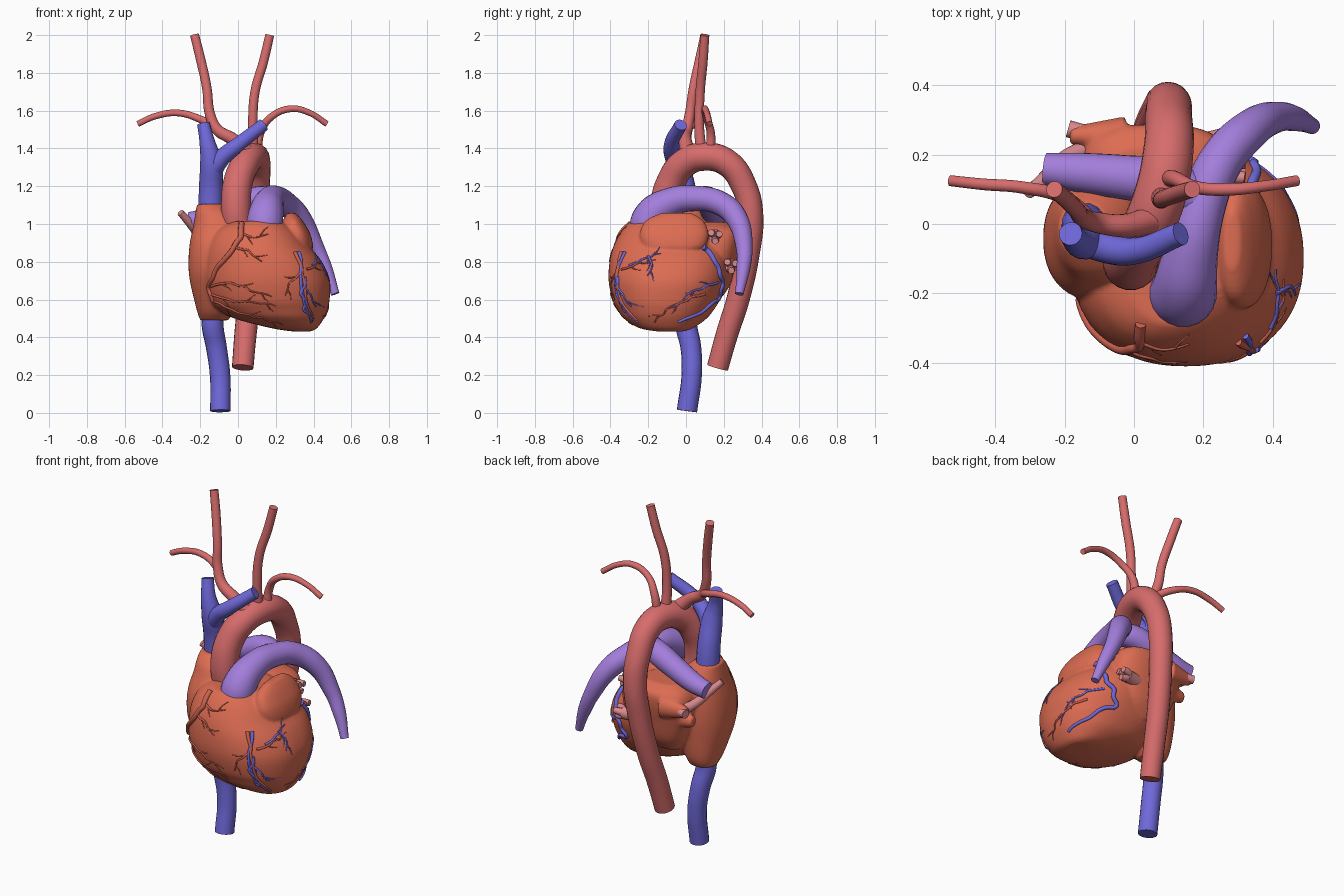
import bpy, bmesh, math, random
from mathutils import Vector
from mathutils.bvhtree import BVHTree

if "Cube" in bpy.data.objects:
    bpy.data.objects.remove(bpy.data.objects["Cube"])

random.seed(4)


def material(name, rgb):
    m = bpy.data.materials.new(name)
    m.diffuse_color = (*rgb, 1)
    m.use_nodes = True
    m.node_tree.nodes["Principled BSDF"].inputs["Base Color"].default_value = m.diffuse_color
    return m


MUSCLE = material("muscle", (.72, .15, .085))
RED = material("artery_red", (.68, .15, .15))
DARK = material("coronary_red", (.60, .12, .08))
BLUE = material("vein_blue", (.16, .14, .70))
PURPLE = material("lung_purple", (.37, .21, .72))
PINK = material("lung_vein_pink", (.72, .26, .28))


def tubes(name, mat, paths, res=6, steps=8):
    """Round tubes of varying radius; each path point is (x, y, z, r)."""
    cu = bpy.data.curves.new(name, 'CURVE')
    cu.dimensions = '3D'
    cu.bevel_depth = 1
    cu.bevel_resolution = res
    cu.resolution_u = steps
    cu.use_fill_caps = True
    for path in paths:
        s = cu.splines.new('BEZIER')
        s.radius_interpolation = 'CARDINAL'
        s.bezier_points.add(len(path) - 1)
        for bp, (x, y, z, r) in zip(s.bezier_points, path):
            bp.co = (x, y, z)
            bp.radius = r
            bp.handle_left_type = bp.handle_right_type = 'AUTO'
    tmp = bpy.data.objects.new(name + "_path", cu)
    bpy.context.collection.objects.link(tmp)
    dg = bpy.context.evaluated_depsgraph_get()
    me = bpy.data.meshes.new_from_object(tmp.evaluated_get(dg))
    bpy.data.objects.remove(tmp)
    me.materials.clear()
    me.materials.append(mat)
    ob = bpy.data.objects.new(name, me)
    bpy.context.collection.objects.link(ob)
    return ob


def refine(rings, k=4):
    """Smooth in-between rings (cubic through the given ones)."""
    out = []
    for i in range(len(rings) - 1):
        p0, p1, p2, p3 = (rings[min(max(j, 0), len(rings) - 1)] for j in range(i - 1, i + 3))
        for s in range(k):
            t = s / k
            out.append([.5 * (2 * b + (c - a) * t + (2 * a - 5 * b + 4 * c - d) * t * t
                              + (3 * b - a - 3 * c + d) * t ** 3) for a, b, c, d in zip(p0, p1, p2, p3)])
    return out + [rings[-1]]


def loft(bm, rings, n=56, power=2.25):
    """Stack of rounded rings given as (z, x0, x1, y0, y1)."""
    loops = []
    for z, x0, x1, y0, y1 in refine(rings):
        loop = []
        for i in range(n):
            a = 2 * math.pi * i / n
            c, s = math.cos(a), math.sin(a)
            u = math.copysign(abs(c) ** (2 / power), c)
            v = math.copysign(abs(s) ** (2 / power), s)
            loop.append(bm.verts.new(((x0 + x1) / 2 + u * (x1 - x0) / 2,
                                      (y0 + y1) / 2 + v * (y1 - y0) / 2, z)))
        loops.append(loop)
    for a, b in zip(loops, loops[1:]):
        for i in range(n):
            j = (i + 1) % n
            bm.faces.new((a[i], a[j], b[j], b[i]))
    bm.faces.new(loops[0][::-1])
    bm.faces.new(loops[-1])


# heart muscle: ventricles, atria and auricles fused into one skin
bm = bmesh.new()
loft(bm, [(.432, .28, .39, -.16, -.01), (.45, .17, .42, -.25, .04), (.5, -.02, .455, -.33, .11),
          (.55, -.11, .475, -.365, .15), (.6, -.15, .485, -.39, .18), (.7, -.18, .487, -.41, .22),
          (.8, -.18, .445, -.405, .225), (.88, -.165, .378, -.385, .2), (.95, -.13, .325, -.35, .15),
          (.99, -.08, .28, -.32, .1), (1.015, -.02, .24, -.29, .05)], power=2.25)
loft(bm, [(.49, -.20, -.05, -.06, .08), (.55, -.22, -.02, -.12, .11), (.7, -.255, .05, -.20, .13),
          (.8, -.262, .05, -.22, .135), (.9, -.255, .03, -.21, .13), (1.0, -.235, .02, -.17, .12),
          (1.06, -.225, -.02, -.14, .09), (1.105, -.217, -.075, -.09, .06)])
loft(bm, [(.6, -.05, .15, .08, .18), (.68, -.1, .24, .0, .235), (.8, -.14, .28, 0, .265),
          (.9, -.155, .285, 0, .285), (.97, -.13, .25, .02, .28), (1.01, -.07, .16, .06, .22)], power=2.8)
loft(bm, [(.862, .29, .388, -.17, .05), (.88, .26, .398, -.225, .1), (.95, .235, .382, -.245, .12),
          (1.02, .24, .34, -.21, .09), (1.058, .26, .305, -.13, .03)], power=2.3)   # left auricle
for y, z in ((.255, .90), (.19, .82)):             # stubs for the right lung veins
    g = bmesh.ops.create_cone(bm, cap_ends=True, segments=20, radius1=.07, radius2=.032, depth=.16)
    for v in g["verts"]:
        v.co = Vector((-.105 - v.co.z, y + v.co.x * .8, z + v.co.y))
me = bpy.data.meshes.new("heart_muscle")
bmesh.ops.recalc_face_normals(bm, faces=bm.faces[:])
bm.to_mesh(me)
bm.free()
me.materials.append(MUSCLE)
heart = bpy.data.objects.new("heart_muscle", me)
bpy.context.collection.objects.link(heart)
rm = heart.modifiers.new("fuse", 'REMESH')
rm.mode = 'VOXEL'
rm.voxel_size = .009
rm.use_smooth_shade = True
sm = heart.modifiers.new("soften", 'SMOOTH')
sm.factor = .5
sm.iterations = 4

# aorta and its branches
tubes("aorta", RED, [[
    (0, -.1, .95, .08), (-.01, -.11, 1.1, .08), (0, -.08, 1.22, .078), (.04, -.01, 1.32, .076),
    (.08, .1, 1.357, .075), (.1, .22, 1.322, .072), (.1, .307, 1.2, .068), (.1, .343, 1.05, .066),
    (.085, .328, .85, .063), (.06, .275, .6, .061), (.04, .218, .42, .059), (.025, .167, .24, .057)]], 8)
tubes("neck_and_arm_arteries", RED, [
    [(.05, .01, 1.38, .04), (-.03, -.005, 1.45, .034), (-.11, .005, 1.5, .03), (-.148, .02, 1.58, .027),
     (-.165, .04, 1.72, .025), (-.2, .075, 1.88, .025), (-.23, .1, 2.0, .024)],
    [(-.12, .01, 1.51, .022), (-.2, .075, 1.555, .02), (-.32, .105, 1.588, .018), (-.44, .115, 1.57, .017),
     (-.53, .125, 1.53, .016)],
    [(.08, .08, 1.38, .03), (.078, .07, 1.52, .026), (.09, .075, 1.7, .025), (.135, .09, 1.86, .025),
     (.168, .1, 2.0, .024)],
    [(.1, .13, 1.38, .026), (.12, .13, 1.49, .022), (.18, .105, 1.57, .019), (.28, .1, 1.61, .018),
     (.38, .11, 1.588, .016), (.47, .125, 1.53, .016)]])

# great veins
tubes("upper_great_vein", BLUE, [
    [(-.145, .0, 1.04, .066), (-.143, -.015, 1.2, .064), (-.143, -.045, 1.33, .058),
     (-.162, -.05, 1.43, .042), (-.183, -.028, 1.53, .034)],
    [(-.14, -.035, 1.27, .05), (-.09, -.065, 1.345, .046), (0, -.078, 1.42, .039), (.135, -.028, 1.525, .034)]])
tubes("lower_great_vein", BLUE, [[
    (-.13, 0, .56, .06), (-.135, .0, .47, .058), (-.115, .025, .35, .055), (-.095, .03, .2, .054),
    (-.093, .005, .01, .054)]])

# lung arteries and veins
tubes("left_lung_artery", PURPLE, [[
    (.135, -.2, .93, .098), (.145, -.19, 1.03, .095), (.165, -.08, 1.115, .078), (.2, .06, 1.135, .067),
    (.25, .18, 1.11, .064), (.33, .268, 1.03, .058), (.41, .308, .88, .045), (.47, .302, .75, .035),
    (.515, .282, .63, .023)]], 8)
tubes("right_lung_artery", PURPLE, [[
    (.21, .06, 1.135, .06), (.1, .115, 1.13, .068), (-.03, .135, 1.08, .064), (-.17, .15, 1.03, .056),
    (-.255, .158, 1.015, .048)]], 8)
tubes("right_lung_veins", PINK, [
    [(-.12, .22, .88, .03), (-.2, .185, .94, .026), (-.25, .135, 1.0, .024), (-.305, .09, 1.06, .018)],
    [(-.12, .255, .9, .025), (-.19, .275, .9, .025)]])
left_veins = []
for x, y, z in ((.31, .155, .935), (.285, .24, .78)):
    left_veins.append([(.16, y - .03, z, .045), (x - .03, y, z, .036)])
    for dy, dz in ((-.018, .016), (.018, .01), (.0, -.022)):
        left_veins.append([(x - .07, y, z, .022), (x - .02, y + dy, z + dz, .02),
                           (x + .01, y + dy * 1.2, z + dz * 1.2, .017)])
tubes("left_lung_veins", PINK, left_veins, 4)

# coronary vessels, drawn flat and dropped onto the heart skin
bpy.context.view_layer.update()
skin = BVHTree.FromObject(heart, bpy.context.evaluated_depsgraph_get())
WAYS = {"front": lambda u, z: ((u, -2, z), (0, 1, 0)), "side": lambda u, z: ((2, u, z), (-1, 0, 0))}


def drop(side, pts, r0, r1, wiggle=.005):
    flat = []
    for (a, b), (c, d) in zip(pts, pts[1:]):
        k = max(2, int(math.hypot(c - a, d - b) / .03))
        flat += [(a + (c - a) * i / k, b + (d - b) * i / k) for i in range(k)]
    flat.append(pts[-1])
    out = []
    for i, (u, z) in enumerate(flat):
        if i > 0:
            u += random.uniform(-wiggle, wiggle)
            z += random.uniform(-wiggle, wiggle)
        start, way = WAYS[side](u, z)
        hit = skin.ray_cast(Vector(start), Vector(way))
        r = r0 + (r1 - r0) * i / (len(flat) - 1)
        if hit[0] and (not out or (hit[0] - Vector(out[-1][:3])).length < .12):
            out.append((*(hit[0] + hit[1] * r * .2), r))
    return out


def twigs(side, pts, r):
    """A branch with small forks leaving it alternately."""
    paths = [drop(side, pts, r, r * .45)]
    for k, ((a, b), (c, d)) in enumerate(zip(pts, pts[1:])):
        ang = math.atan2(d - b, c - a) + (.7 if k % 2 else -.7)
        m, n = (a + c) / 2, (b + d) / 2
        tip = (m + .06 * math.cos(ang), n + .06 * math.sin(ang))
        paths.append(drop(side, [(m, n), tip], r * .6, r * .3))
    return paths


F, S = "front", "side"
red = [drop(F, [(.02, 1.0), (.015, .93), (-.04, .85), (-.12, .75), (-.155, .66), (-.13, .59)], .016, .012, .003),
       drop(F, [(.30, .85), (.325, .8), (.345, .7), (.36, .6), (.40, .49)], .011, .006, .004)]
for side, pts in ((F, [(.01, .95), (.08, .93), (.16, .95)]), (F, [(-.02, .88), (.05, .86), (.13, .80)]),
                  (F, [(-.14, .67), (-.03, .69), (.07, .65), (.18, .62)]),
                  (F, [(-.15, .63), (-.02, .59), (.1, .585), (.2, .57)]),
                  (F, [(-.13, .59), (.0, .53), (.12, .5), (.24, .47)]),
                  (F, [(.34, .75), (.27, .69), (.25, .62)]),
                  (S, [(.10, .63), (.0, .60), (-.1, .55), (-.17, .48)]),
                  (S, [(-.34, .76), (-.25, .79), (-.16, .81)])):
    red += twigs(side, pts, .007)
tubes("coronary_arteries", DARK, [p for p in red if len(p) > 1], 2, 3)

blue = [drop(F, [(.32, .85), (.335, .8), (.33, .7), (.345, .6), (.385, .5)], .010, .006, .004),
        drop(S, [(.09, .88), (.12, .85), (.17, .77), (.19, .69), (.17, .61), (.08, .53), (-.04, .48)],
             .016, .008, .003),
        drop(S, [(-.36, .72), (-.365, .64), (-.33, .55), (-.25, .48)], .010, .006, .004)]
for side, pts in ((S, [(.17, .69), (.08, .66), (.0, .62), (-.06, .54)]),
                  (S, [(-.3, .78), (-.22, .82), (-.13, .84)]), (S, [(-.2, .83), (-.18, .78), (-.2, .73)]),
                  (F, [(.34, .68), (.39, .62), (.41, .56)])):
    blue += twigs(side, pts, .007)
tubes("coronary_veins", BLUE, [p for p in blue if len(p) > 1], 2, 3)

# smooth shading with crisp cut ends
for ob in bpy.context.scene.objects:
    ob.select_set(ob.type == 'MESH' and ob is not heart)
bpy.context.view_layer.objects.active = bpy.data.objects["aorta"]
bpy.ops.object.shade_smooth_by_angle(angle=math.radians(50))
